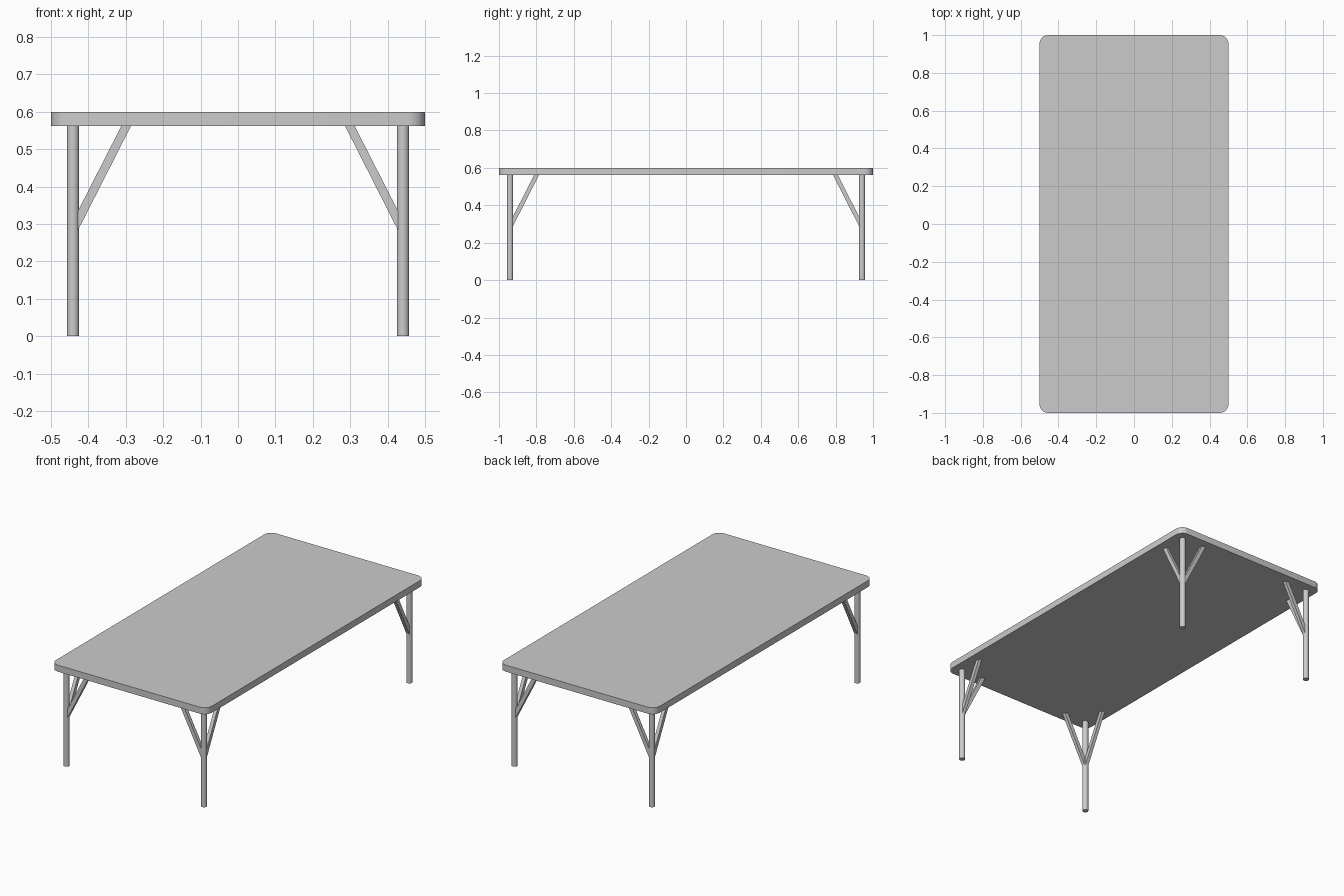
import bpy, bmesh, math

if "Cube" in bpy.data.objects:
    bpy.data.objects.remove(bpy.data.objects["Cube"])

TOP_Z, UNDER_Z = 0.6, 0.562
LEG_X, LEG_Y, LEG_R = 0.441, 0.941, 0.0165


def finish(name, bm, smooth=True):
    bmesh.ops.recalc_face_normals(bm, faces=bm.faces[:])
    mesh = bpy.data.meshes.new(name)
    bm.to_mesh(mesh)
    bm.free()
    ob = bpy.data.objects.new(name, mesh)
    bpy.context.collection.objects.link(ob)
    if smooth:
        bpy.ops.object.select_all(action='DESELECT')
        ob.select_set(True)
        bpy.context.view_layer.objects.active = ob
        bpy.ops.object.shade_smooth_by_angle(angle=math.radians(35))
    return ob


def loft(name, lower, upper, smooth=True):
    """Closed prism between two matching outlines."""
    bm = bmesh.new()
    a = [bm.verts.new(p) for p in lower]
    b = [bm.verts.new(p) for p in upper]
    bm.faces.new(a)
    bm.faces.new(b)
    n = len(a)
    for i in range(n):
        j = (i + 1) % n
        bm.faces.new((a[i], a[j], b[j], b[i]))
    return finish(name, bm, smooth)


# Tabletop: slab with rounded corners
def rounded_rect(hx, hy, r, z, seg=6):
    pts = []
    for k, (sx, sy) in enumerate(((1, 1), (-1, 1), (-1, -1), (1, -1))):
        for i in range(seg + 1):
            t = math.pi / 2 * (k + i / seg)
            pts.append((sx * (hx - r) + r * math.cos(t),
                        sy * (hy - r) + r * math.sin(t), z))
    return pts


loft("tabletop", rounded_rect(0.5, 1.0, 0.045, UNDER_Z),
     rounded_rect(0.5, 1.0, 0.045, TOP_Z))


# Flat-sided diagonal brace, running inward from the leg along one axis
def brace(name, sx, sy, axis):
    reach, low_z = 0.142, 0.283
    half_w, half_t = 0.013, 0.01

    def ring(inset, z):
        pts = []
        for u, v in ((-1, -1), (1, -1), (1, 1), (-1, 1)):
            d = [LEG_X, LEG_Y]
            d[axis] += u * half_w - inset
            d[1 - axis] += v * half_t
            pts.append((sx * d[0], sy * d[1], z))
        return pts

    loft(name, ring(0, low_z), ring(reach, UNDER_Z), smooth=False)


for sx, side in ((-1, "left"), (1, "right")):
    for sy, end in ((-1, "front"), (1, "back")):
        # Round leg
        circle = [(sx * LEG_X + LEG_R * math.cos(math.tau * i / 20),
                   sy * LEG_Y + LEG_R * math.sin(math.tau * i / 20))
                  for i in range(20)]
        loft(f"{end}_{side}_leg", [(x, y, 0) for x, y in circle],
             [(x, y, UNDER_Z) for x, y in circle])
        # Pair of braces
        brace(f"{end}_{side}_cross_brace", sx, sy, 0)
        brace(f"{end}_{side}_long_brace", sx, sy, 1)
